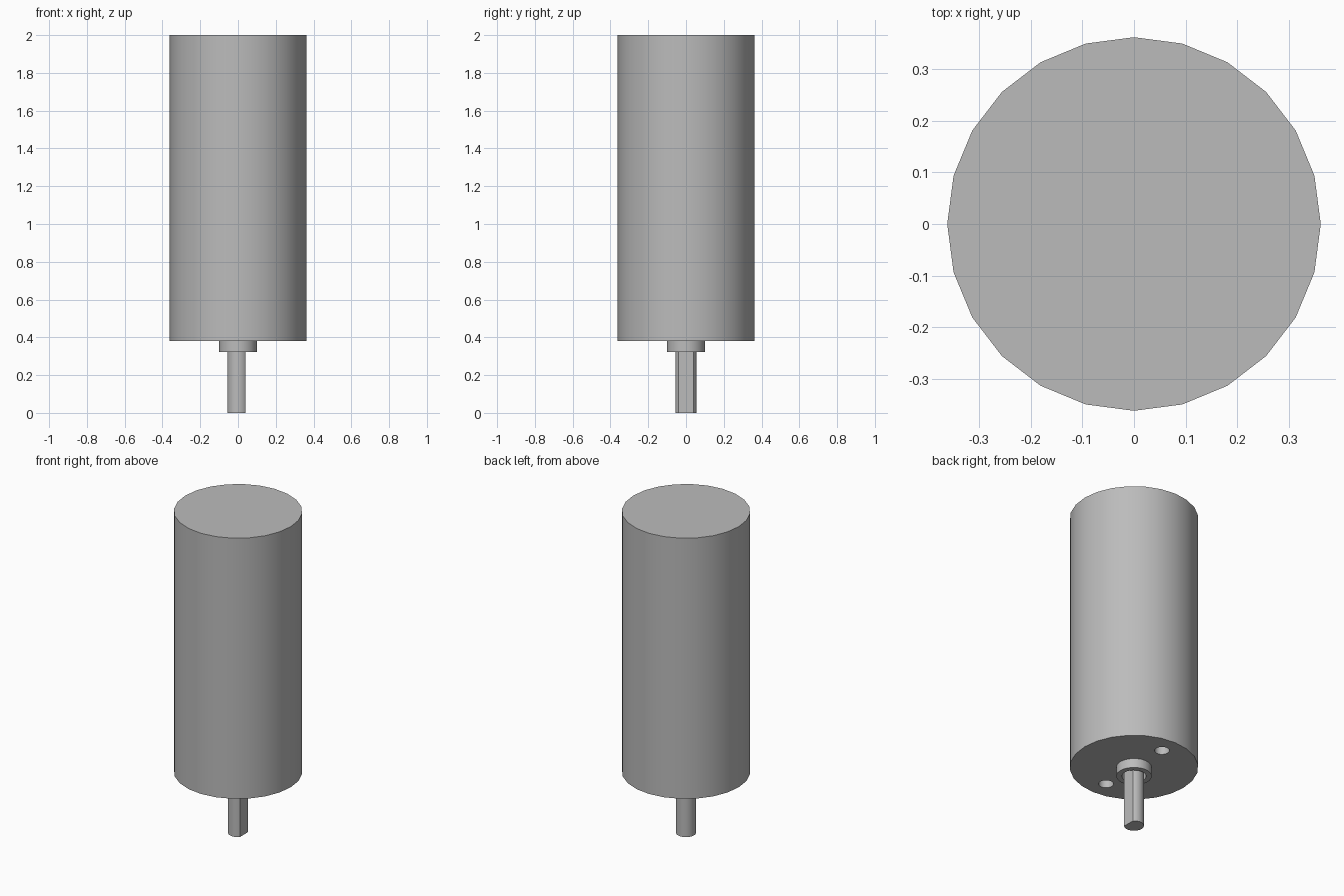
import bpy, bmesh, math

if "Cube" in bpy.data.objects:
    bpy.data.objects.remove(bpy.data.objects["Cube"])

steel = bpy.data.materials.new("light_grey_metal")
steel.diffuse_color = (0.5, 0.5, 0.5, 1)
steel.use_nodes = True
steel.node_tree.nodes["Principled BSDF"].inputs["Base Color"].default_value = steel.diffuse_color


def cylinder(name, radius, z0, z1, x=0, y=0, sides=24, flat=None):
    """Upright cylinder; flat cuts the +x side off for a D-shaped section."""
    bm = bmesh.new()
    bmesh.ops.create_cone(bm, cap_ends=True, segments=sides,
                          radius1=radius, radius2=radius, depth=z1 - z0)
    if flat is not None:
        geom = bm.verts[:] + bm.edges[:] + bm.faces[:]
        cut = bmesh.ops.bisect_plane(bm, geom=geom, plane_co=(flat, 0, 0),
                                     plane_no=(1, 0, 0), clear_outer=True)
        rim = [e for e in cut["geom_cut"] if isinstance(e, bmesh.types.BMEdge)]
        bmesh.ops.holes_fill(bm, edges=rim)
    bmesh.ops.translate(bm, verts=bm.verts, vec=(x, y, (z0 + z1) / 2))
    bmesh.ops.recalc_face_normals(bm, faces=bm.faces)
    mesh = bpy.data.meshes.new(name)
    bm.to_mesh(mesh)
    bm.free()
    mesh.materials.append(steel)
    obj = bpy.data.objects.new(name, mesh)
    bpy.context.collection.objects.link(obj)
    return obj


def drill(target, cutter):
    """Subtract the cutter from the target and remove it."""
    mod = target.modifiers.new("drill", 'BOOLEAN')
    mod.operation = 'DIFFERENCE'
    mod.solver = 'EXACT'
    mod.object = cutter
    bpy.context.view_layer.objects.active = target
    bpy.ops.object.modifier_apply(modifier=mod.name)
    bpy.data.objects.remove(cutter)


# Motor can with two blind mounting holes in the lower face
body = cylinder("motor_body", 0.362, 0.38, 2.0)
for side in (-1, 1):
    drill(body, cylinder("hole_cutter", 0.042, 0.3, 0.54, y=side * 0.245))

# Bearing collar with a recess around the shaft
collar = cylinder("bearing_collar", 0.1, 0.322, 0.38)
drill(collar, cylinder("recess_cutter", 0.068, 0.3, 0.4))

# Output shaft with a flat on one side
shaft = cylinder("output_shaft", 0.056, 0.0, 0.38, flat=0.04)

for obj in (body, collar, shaft):
    bpy.ops.object.select_all(action='DESELECT')
    obj.select_set(True)
    bpy.context.view_layer.objects.active = obj
    bpy.ops.object.shade_smooth_by_angle(angle=math.radians(30))
